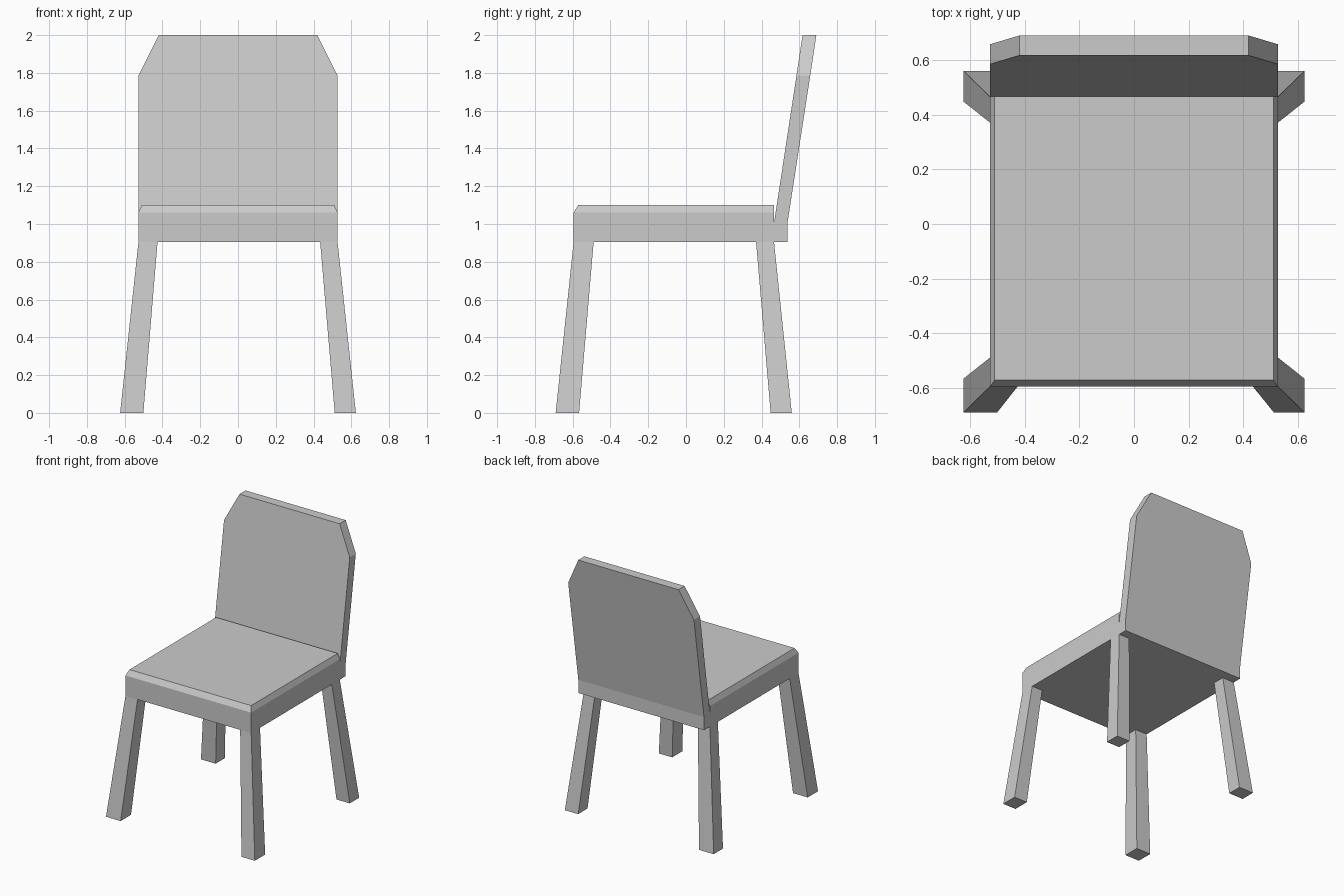
import bpy
import bmesh

if "Cube" in bpy.data.objects:
    bpy.data.objects.remove(bpy.data.objects["Cube"])


def make_object(name, bm):
    bmesh.ops.recalc_face_normals(bm, faces=bm.faces)
    mesh = bpy.data.meshes.new(name)
    bm.to_mesh(mesh)
    bm.free()
    obj = bpy.data.objects.new(name, mesh)
    bpy.context.collection.objects.link(obj)
    return obj


# Seat and leaning back: one side profile as (y, z, half width)
profile = [
    (-0.595, 0.905, 0.527), (-0.595, 1.06, 0.527), (-0.571, 1.10, 0.51),
    (0.466, 1.10, 0.51), (0.466, 1.06, 0.527), (0.466, 1.005, 0.527),
    (0.585, 1.787, 0.527), (0.617, 2.0, 0.42), (0.69, 2.0, 0.42),
    (0.658, 1.787, 0.527), (0.537, 1.005, 0.527), (0.537, 0.905, 0.527),
]
# Side faces: seat edge, seat chamfer, back edge, clipped top corner
side_faces = [(0, 1, 4, 5, 10, 11), (1, 2, 3, 4), (5, 6, 9, 10), (6, 7, 8, 9)]

bm = bmesh.new()
sides = [[bm.verts.new((s * w, y, z)) for y, z, w in profile] for s in (-1, 1)]
left, right = sides
for i in range(len(profile)):
    j = (i + 1) % len(profile)
    bm.faces.new((left[i], left[j], right[j], right[i]))
for side in sides:
    for face in side_faces:
        bm.faces.new([side[k] for k in face])
make_object("seat_and_back", bm)


# Splayed tapered legs: spans at the floor and under the seat
x_spans = {"left": ((-0.624, -0.501), (-0.527, -0.426)),
           "right": ((0.512, 0.624), (0.435, 0.527))}
y_spans = {"front": ((-0.69, -0.566), (-0.595, -0.489)),
           "rear": ((0.448, 0.56), (0.371, 0.466))}

for depth, ys in y_spans.items():
    for side, xs in x_spans.items():
        bm = bmesh.new()
        rings = []
        for (x0, x1), (y0, y1), z in zip(xs, ys, (0, 0.905)):
            corners = ((x0, y0), (x1, y0), (x1, y1), (x0, y1))
            rings.append([bm.verts.new((x, y, z)) for x, y in corners])
        low, high = rings
        bm.faces.new(low)
        bm.faces.new(high)
        for i in range(4):
            j = (i + 1) % 4
            bm.faces.new((low[i], low[j], high[j], high[i]))
        make_object(f"{depth}_{side}_leg", bm)
